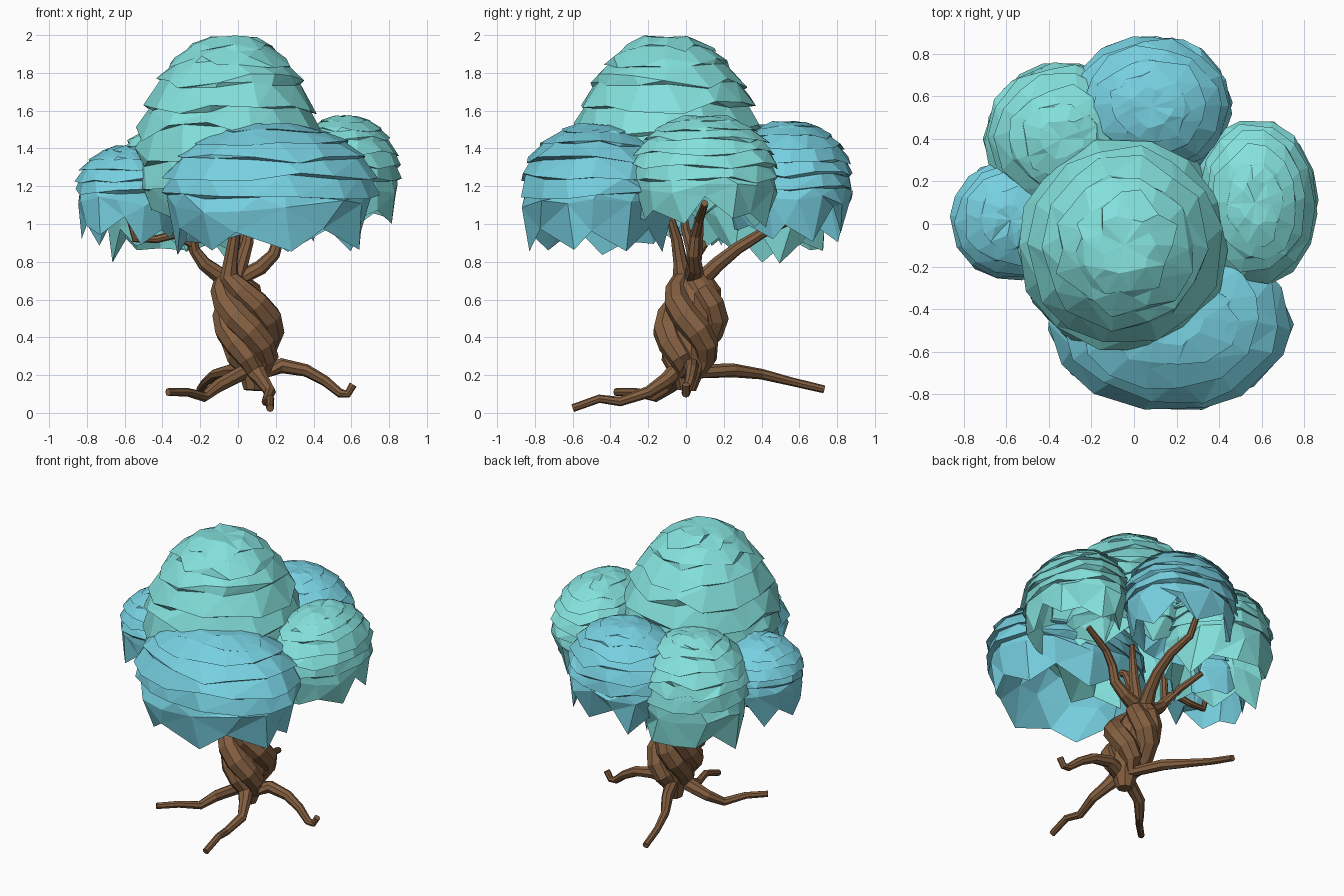
import bpy, bmesh, random
from math import sin, cos, pi, radians
from mathutils import Vector

random.seed(11)
cube = bpy.data.objects.get("Cube")
if cube:
    bpy.data.objects.remove(cube, do_unlink=True)


def material(name, rgb):
    m = bpy.data.materials.new(name)
    m.use_nodes = True
    m.diffuse_color = (*rgb, 1)
    m.node_tree.nodes["Principled BSDF"].inputs["Base Color"].default_value = (*rgb, 1)
    return m


teal = material("teal_leaf", (0.23, 0.75, 0.72))
blue = material("blue_leaf", (0.185, 0.63, 0.75))
bark = material("brown_bark", (0.23, 0.115, 0.052))


def jitter(amount):
    return random.uniform(-amount, amount)


# Foliage: overlapping tiers on a dome, ending in a ragged hollow skirt
def clump(name, mat, x, y, rx, ry, top, waist, bottom, tiers):
    bm = bmesh.new()
    sides = 14
    first, last = 15, 98
    step = (last - first) / tiers
    height = (top - waist) / cos(radians(first))
    drop = waist - bottom
    rings = []

    def ring(make):
        start = jitter(0.08)
        verts = []
        for i in range(sides):
            a = 2 * pi * (i + jitter(0.25)) / sides + start
            r, z = make(i)
            verts.append(bm.verts.new((x + rx * r * cos(a), y + ry * r * sin(a), z)))
        rings.append(verts)

    def dome(angle, scale, wobble):
        def make(i):
            p = radians(angle) + jitter(wobble)
            return scale * sin(p) * (1 + jitter(0.02)), waist + height * cos(p)
        return make

    def teeth(i):
        z = bottom + drop * (random.uniform(0, 0.25) if i % 2 else random.uniform(0.2, 0.6))
        return random.uniform(0.8, 0.95), z

    # Flat cap, then a lip and a tucked start for each tier
    ring(lambda i: (sin(radians(first)) * (1 + jitter(0.15)), top + jitter(0.008)))
    for k in range(tiers):
        low = first + step * (k + 1)
        ring(dome(low, 1.02, 0.08))
        ring(dome(low + 0.5, 0.95, 0.06))

    # Ragged skirt, outer and inner walls
    ring(lambda i: (0.97 + jitter(0.04), waist - drop * random.uniform(0.15, 0.38)))
    ring(teeth)
    ring(lambda i: (random.uniform(0.68, 0.8), waist - drop * random.uniform(0, 0.5)))
    ring(lambda i: (0.5 + jitter(0.07), waist + height * random.uniform(0.3, 0.45)))

    for upper, lower in zip(rings, rings[1:]):
        for i in range(sides):
            j = (i + 1) % sides
            bm.faces.new((upper[i], lower[i], lower[j], upper[j]))
    for loop, z in ((rings[0], top), (rings[-1], waist + height * 0.55)):
        tip = bm.verts.new((x, y, z))
        for i in range(sides):
            bm.faces.new((loop[i], loop[(i + 1) % sides], tip))
    bmesh.ops.triangulate(bm, faces=bm.faces[:], quad_method='SHORT_EDGE')
    bmesh.ops.recalc_face_normals(bm, faces=bm.faces[:])
    me = bpy.data.meshes.new(name)
    bm.to_mesh(me)
    bm.free()
    me.materials.append(mat)
    bpy.context.collection.objects.link(bpy.data.objects.new(name, me))


clump("crown_foliage", teal, -0.045, -0.10, 0.50, 0.52, 1.99, 1.30, 1.00, 7)
clump("front_foliage", blue, 0.17, -0.46, 0.57, 0.42, 1.53, 1.20, 0.83, 5)
clump("left_foliage", teal, 0.57, 0.10, 0.29, 0.39, 1.57, 1.28, 0.96, 6)
clump("back_foliage", blue, 0.08, 0.55, 0.38, 0.335, 1.54, 1.23, 0.90, 6)
clump("back_right_foliage", teal, -0.34, 0.40, 0.36, 0.36, 1.52, 1.18, 0.79, 6)
clump("right_foliage", blue, -0.58, 0.02, 0.28, 0.28, 1.41, 1.20, 0.87, 5)


# Wood: tapered faceted tubes along paths
def tube(name, points, radii):
    cu = bpy.data.curves.new(name, 'CURVE')
    cu.dimensions = '3D'
    cu.bevel_depth = 1.0
    cu.bevel_resolution = 2
    cu.use_fill_caps = True
    sp = cu.splines.new('POLY')
    sp.use_smooth = False
    sp.points.add(len(points) - 1)
    for p, co, r in zip(sp.points, points, radii):
        p.co = (*co, 1)
        p.radius = r
    cu.materials.append(bark)
    bpy.context.collection.objects.link(bpy.data.objects.new(name, cu))


def axis(t):
    return Vector((0.085 - 0.12 * t * t, 0.01 + 0.03 * t, 0.22 + 0.5 * t))


# Each strand runs from a root tip, twists up the trunk and leaves as a branch
def strand(name, root, start, turn, branch):
    points = [Vector(p) for p in root]
    radii = [0.021 + 0.028 * (i / len(root)) ** 2 for i in range(len(root))]
    steps = 8
    for k in range(steps):
        t = k / (steps - 1)
        a = radians(start + turn * t)
        bulge = sin(pi * t)
        points.append(axis(t) + Vector((cos(a), 1.1 * sin(a), 0)) * (0.055 + 0.06 * bulge))
        radii.append(0.052 + 0.024 * bulge)
    n = len(branch)
    for i, p in enumerate(branch):
        points.append(Vector(p))
        radii.append(0.05 - 0.031 * ((i + 1) / n) ** 0.7)
    tube(name, points, radii)


strand("front_root_strand",
       [(0.17, -0.6, 0.025), (0.17, -0.46, 0.075), (0.15, -0.35, 0.06), (0.17, -0.2, 0.11), (0.13, -0.11, 0.17)],
       -80, -210,
       [(0.01, 0.17, 0.79), (0.03, 0.27, 0.87), (0.03, 0.40, 0.95), (0, 0.55, 1.02), (0, 0.62, 1.14)])
strand("right_root_strand",
       [(-0.37, -0.37, 0.11), (-0.27, -0.27, 0.11), (-0.18, -0.16, 0.085), (-0.11, -0.08, 0.14)],
       -145, -210,
       [(0.12, 0.05, 0.77), (0.19, 0.04, 0.84), (0.22, 0.05, 0.94), (0.29, 0.07, 1.02), (0.46, 0.1, 1.11)])
strand("left_root_strand",
       [(0.61, 0, 0.15), (0.58, 0, 0.10), (0.54, 0, 0.105), (0.46, 0.02, 0.17), (0.36, 0.03, 0.225), (0.23, 0.03, 0.25)],
       0, -205,
       [(-0.18, 0.04, 0.79), (-0.23, 0.03, 0.86), (-0.25, 0, 0.96), (-0.28, -0.04, 1.2)])
strand("back_root_strand",
       [(-0.2, 0.73, 0.125), (-0.17, 0.56, 0.165), (-0.12, 0.4, 0.205), (-0.03, 0.25, 0.225)],
       110, -215,
       [(-0.04, -0.03, 0.80), (-0.02, -0.05, 0.92), (0, -0.08, 1.02), (0.05, -0.28, 1.13)])

# Core fills the gap between strands
tube("trunk_core", [axis(k / 5) for k in range(-1, 6)],
     [0.05, 0.085, 0.1, 0.11, 0.11, 0.09, 0.06])

# Side twigs
tube("bent_twig",
     [(-0.24, 0.02, 0.90), (-0.33, 0.02, 0.945), (-0.43, 0.03, 0.92), (-0.545, 0.03, 0.92), (-0.57, 0.03, 1.02)],
     [0.03, 0.024, 0.021, 0.02, 0.018])
tube("back_twig", [(-0.2, 0.04, 0.82), (-0.28, 0.12, 0.93), (-0.36, 0.24, 1.02)],
     [0.03, 0.023, 0.018])
tube("upright_twig", [(-0.01, 0.03, 0.7), (0.05, 0.06, 0.9), (0.07, 0.07, 1.04), (0.1, 0.1, 1.12)],
     [0.045, 0.033, 0.024, 0.018])
